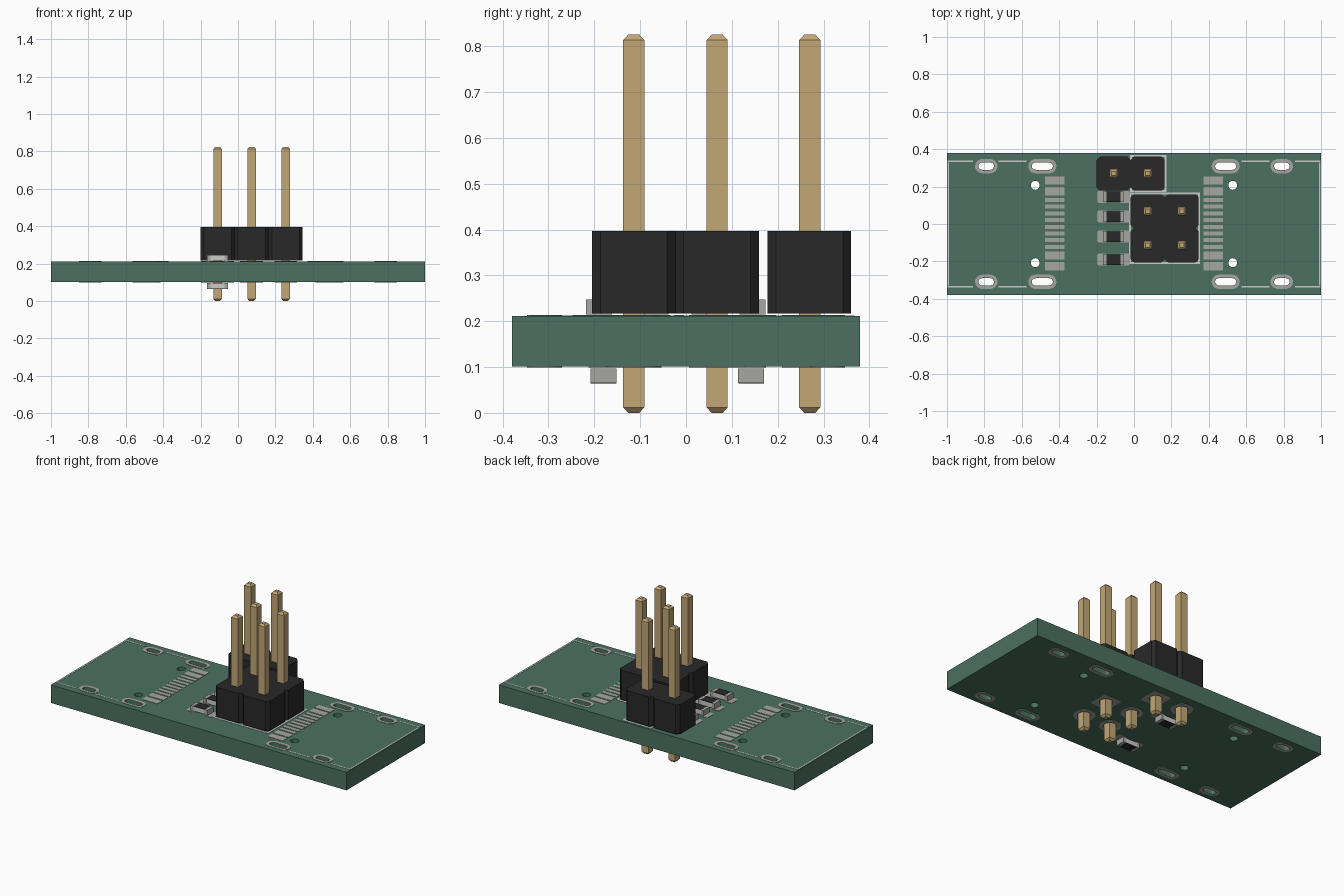
import bpy, bmesh, math

if "Cube" in bpy.data.objects:
    bpy.data.objects.remove(bpy.data.objects["Cube"])

ZB, ZT = 0.101, 0.211      # board bottom and top
PITCH = 0.182              # header pin pitch


def material(name, rgb):
    m = bpy.data.materials.new(name)
    m.diffuse_color = (*rgb, 1)
    m.use_nodes = True
    m.node_tree.nodes["Principled BSDF"].inputs["Base Color"].default_value = m.diffuse_color
    return m


GREEN = material("mask_green", (0.07, 0.165, 0.12))
OLIVE = material("board_edge", (0.33, 0.34, 0.23))
BLACK = material("black_plastic", (0.022, 0.022, 0.022))
GOLD = material("gold", (0.54, 0.39, 0.18))
METAL = material("tinned_metal", (0.38, 0.38, 0.36))
WHITE = material("white_print", (0.65, 0.65, 0.62))


# outline helpers
def rect(x, y, w, h):
    return [(x - w/2, y - h/2), (x + w/2, y - h/2), (x + w/2, y + h/2), (x - w/2, y + h/2)]


def rounded(x, y, w, h, r, n=6):
    pts = []
    for k, (sx, sy) in enumerate([(1, 1), (-1, 1), (-1, -1), (1, -1)]):
        for i in range(n + 1):
            a = math.pi/2 * (k + i/n)
            pts.append((x + sx*(w/2 - r) + r*math.cos(a), y + sy*(h/2 - r) + r*math.sin(a)))
    return pts


def slot(x, y, w, h):
    return rounded(x, y, w, h, h/2 - 0.0002)


def circle(x, y, r, n=24):
    return [(x + r*math.cos(2*math.pi*i/n), y + r*math.sin(2*math.pi*i/n)) for i in range(n)]


def plate(name, loops, z0, z1, mat, side_mat=None):
    """Flat plate from outlines; nested outlines become holes."""
    cu = bpy.data.curves.new(name, 'CURVE')
    cu.dimensions, cu.fill_mode, cu.extrude = '2D', 'BOTH', (z1 - z0)/2
    for loop in loops:
        sp = cu.splines.new('POLY')
        sp.points.add(len(loop) - 1)
        for p, (x, y) in zip(sp.points, loop):
            p.co = (x, y, 0, 1)
        sp.use_cyclic_u = True
    tmp = bpy.data.objects.new(name + "_curve", cu)
    bpy.context.collection.objects.link(tmp)
    ev = tmp.evaluated_get(bpy.context.evaluated_depsgraph_get())
    me = bpy.data.meshes.new_from_object(ev)
    bpy.data.objects.remove(tmp)
    bm = bmesh.new()
    bm.from_mesh(me)
    bmesh.ops.remove_doubles(bm, verts=bm.verts, dist=1e-5)
    bmesh.ops.translate(bm, verts=bm.verts, vec=(0, 0, (z0 + z1)/2))
    bmesh.ops.recalc_face_normals(bm, faces=bm.faces)
    for f in bm.faces:
        f.smooth = True
        f.material_index = 1 if side_mat and abs(f.normal.z) < 0.5 else 0
    bm.to_mesh(me)
    bm.free()
    me.materials.clear()
    me.materials.append(mat)
    if side_mat:
        me.materials.append(side_mat)
    me.set_sharp_from_angle(angle=math.radians(30))
    ob = bpy.data.objects.new(name, me)
    bpy.context.collection.objects.link(ob)
    return ob


# layout
slots = [(sx*x, sy*0.309, w) for x, w in ((0.79, 0.12), (0.49, 0.15)) for sx in (1, -1) for sy in (1, -1)]
pegs = [(sx*0.528, sy*0.207) for sx in (1, -1) for sy in (1, -1)]
small_pins = [(-0.109, 0.27), (0.073, 0.27)]
large_pins = [(x, y) for x in (0.073, 0.255) for y in (0.068, -0.114)]
pins = small_pins + large_pins

# circuit board with all drilled holes
slot_holes = [slot(x, y, w - 0.038, 0.038) for x, y, w in slots]
pin_holes = [circle(x, y, 0.036) for x, y in pins]
plate("circuit_board", [rect(0, 0, 2, 0.76)] + slot_holes + pin_holes
      + [circle(x, y, 0.024) for x, y in pegs], ZB, ZT, GREEN, OLIVE)

# pads on both faces: slot rims and pin rings
for side, z0, z1 in (("top", ZT, ZT + 0.002), ("bottom", ZB - 0.002, ZB)):
    plate("slot_rims_" + side, slot_holes + [slot(x, y, w, 0.076) for x, y, w in slots], z0, z1, METAL)
    rings = [rect(x, y, 0.122, 0.122) if (x, y) in (pins[1], pins[4]) else circle(x, y, 0.061)
             for x, y in pins]
    plate("pin_rings_" + side, pin_holes + rings, z0, z1, METAL)

# connector contact pads at both ends
rows = [(0.229, 0.043), (0.172, 0.043), (0.125, 0.0215), (0.0895, 0.0215), (0.0537, 0.0215), (0.0179, 0.0215)]
plate("contact_pads", [rect(sx*0.424, 0.003 + sy*y, 0.105, h)
                       for y, h in rows for sx in (1, -1) for sy in (1, -1)], ZT, ZT + 0.002, METAL)

# printed outlines
lines = []
for sx in (1, -1):
    lines.append(rect(sx*0.992, 0, 0.008, 0.66))
    for sy in (1, -1):
        lines += [rect(sx*0.929, sy*0.336, 0.134, 0.008), rect(sx*0.65, sy*0.336, 0.15, 0.008)]
plate("edge_print", lines, ZT, ZT + 0.0012, WHITE)
frames = []
for x, y, w, h in ((0.0755, 0.27, 0.195, 0.196), (0.164, -0.023, 0.38, 0.381)):
    frames += [rect(x, y, w, h), rect(x, y, w - 0.022, h - 0.022)]
plate("header_print", frames, ZT, ZT + 0.0015, WHITE)


# header bodies: octagonal cells merged, notched between cells
def header_body(name, x0, y0, nx, ny, c=0.018):
    w, h = nx*PITCH, ny*PITCH
    pts = []
    for ox, oy, dx, dy, n in ((0, 0, 1, 0, nx), (w, 0, 0, 1, ny), (w, h, -1, 0, nx), (0, h, 0, -1, ny)):
        for i in range(n):
            for t in (i*PITCH + c, (i + 1)*PITCH - c):
                pts.append((x0 + ox + dx*t, y0 + oy + dy*t))
            if i < n - 1:
                t = (i + 1)*PITCH
                pts.append((x0 + ox + dx*t - dy*c, y0 + oy + dy*t + dx*c))
    plate(name, [pts], 0.217, 0.397, BLACK)


header_body("small_header_body", -0.2, 0.178, 2, 1)
header_body("large_header_body", -0.018, -0.205, 2, 2)


# square pins with tapered ends
def pin(name, x, y):
    bm = bmesh.new()
    rings = [[bm.verts.new((px, py, z)) for px, py in rect(x, y, s, s)]
             for z, s in ((0, 0.024), (0.012, 0.046), (0.813, 0.046), (0.825, 0.024))]
    for a, b in zip(rings, rings[1:]):
        for i in range(4):
            bm.faces.new((a[i], a[(i + 1) % 4], b[(i + 1) % 4], b[i]))
    bm.faces.new(rings[0][::-1])
    bm.faces.new(rings[-1])
    me = bpy.data.meshes.new(name)
    bm.to_mesh(me)
    bm.free()
    me.materials.append(GOLD)
    bpy.context.collection.objects.link(bpy.data.objects.new(name, me))


for i, (x, y) in enumerate(pins):
    pin(f"header_pin_{i + 1}", x, y)


# chip resistors with their solder pads, on either face
def resistor(name, y, top=True, x=-0.11):
    def layer(part, loops, a, b, mat):
        z0, z1 = (ZT + a, ZT + b) if top else (ZB - b, ZB - a)
        plate(f"{name}_{part}", loops, z0, z1, mat)
    layer("pads", [rounded(x + s*0.06, y, 0.056, 0.066, 0.014) for s in (1, -1)], 0, 0.002, METAL)
    layer("core", [rect(x, y, 0.076, 0.056)], 0.006, 0.034, WHITE)
    layer("caps", [rect(x + s*0.0475, y, 0.019, 0.057) for s in (1, -1)], 0.004, 0.036, METAL)
    layer("coating", [rect(x, y, 0.076, 0.056)], 0.034, 0.0365, BLACK)


for i, y in enumerate((0.145, 0.04, -0.067, -0.19)):
    resistor(f"top_resistor_{i + 1}", y)
for i, y in enumerate((0.142, -0.18)):
    resistor(f"bottom_resistor_{i + 1}", y, top=False)
